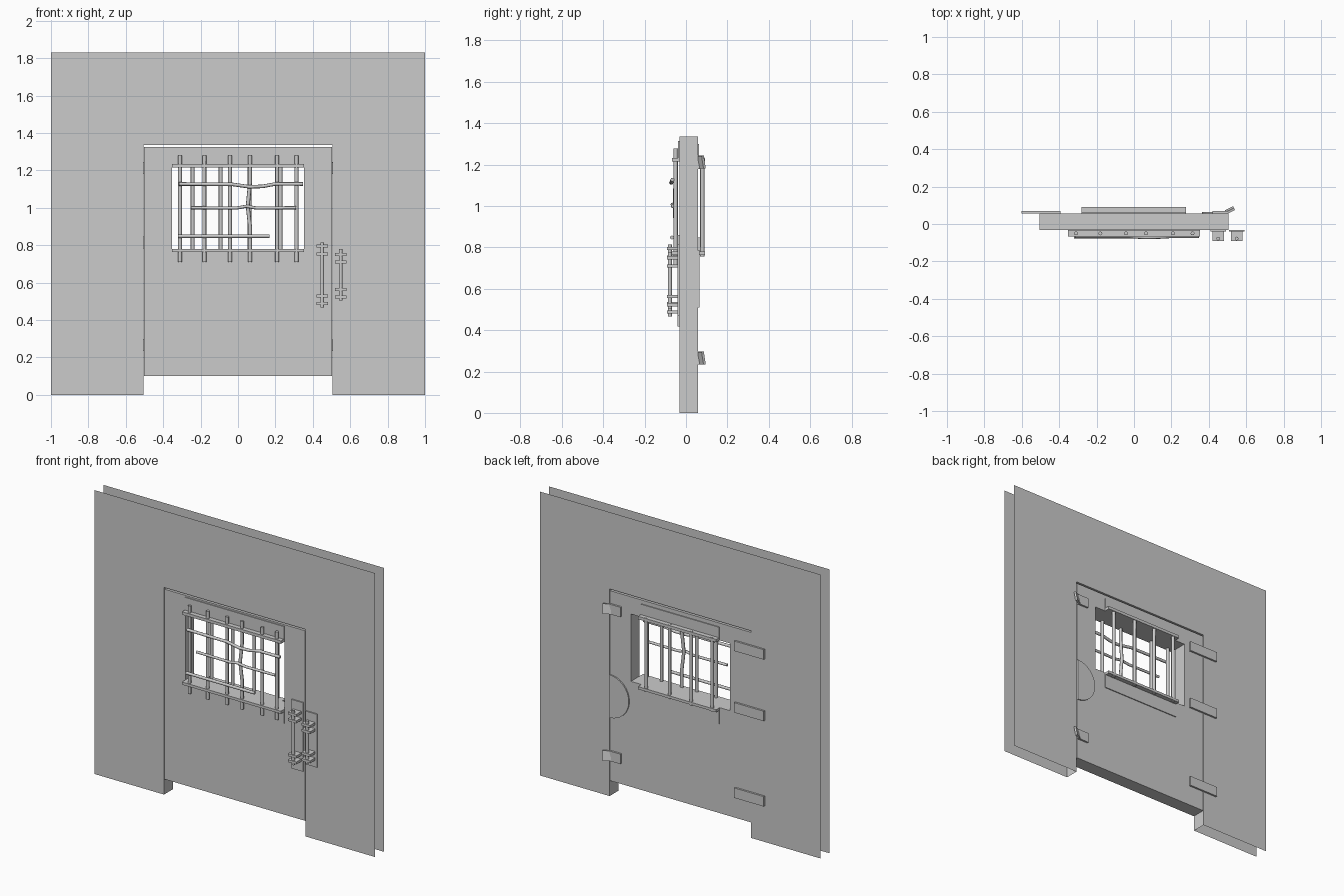
import bpy, bmesh, math
from mathutils import Matrix, Vector

if "Cube" in bpy.data.objects:
    bpy.data.objects.remove(bpy.data.objects["Cube"])

Y0, Y1 = -0.032, 0.057      # front and back planes of wall and door


def mesh_object(name, bm):
    me = bpy.data.meshes.new(name)
    bm.to_mesh(me)
    bm.free()
    ob = bpy.data.objects.new(name, me)
    bpy.context.collection.objects.link(ob)
    return ob


def box(name, x, y, z, rot=None):
    bm = bmesh.new()
    bmesh.ops.create_cube(bm, size=1)
    bmesh.ops.scale(bm, verts=bm.verts, vec=(x[1] - x[0], y[1] - y[0], z[1] - z[0]))
    if rot:
        bmesh.ops.transform(bm, verts=bm.verts, matrix=rot)
    bmesh.ops.translate(bm, verts=bm.verts,
                        vec=((x[0] + x[1]) / 2, (y[0] + y[1]) / 2, (z[0] + z[1]) / 2))
    return mesh_object(name, bm)


def prism(name, outline, y0, y1):
    """Extrude an x-z outline along y."""
    bm = bmesh.new()
    face = bm.faces.new([bm.verts.new((x, y0, z)) for x, z in outline])
    new = bmesh.ops.extrude_face_region(bm, geom=[face])['geom']
    bmesh.ops.translate(bm, vec=(0, y1 - y0, 0),
                        verts=[v for v in new if isinstance(v, bmesh.types.BMVert)])
    if not any(len(f.verts) > 4 and f.calc_center_median().y < (y0 + y1) / 2 - 1e-4 for f in bm.faces):
        bm.faces.new([v for v in bm.verts if abs(v.co.y - y0) < 1e-6])
    bmesh.ops.recalc_face_normals(bm, faces=bm.faces)
    return mesh_object(name, bm)


def rod(name, points, r=0.0105):
    """Round bar along a path, turned into a mesh."""
    cu = bpy.data.curves.new(name, 'CURVE')
    cu.dimensions = '3D'
    cu.bevel_depth = r
    cu.bevel_resolution = 2
    cu.use_fill_caps = True
    sp = cu.splines.new('POLY')
    sp.points.add(len(points) - 1)
    for p, co in zip(sp.points, points):
        p.co = (*co, 1)
    ob = bpy.data.objects.new(name, cu)
    bpy.context.collection.objects.link(ob)
    bpy.ops.object.select_all(action='DESELECT')
    ob.select_set(True)
    bpy.context.view_layer.objects.active = ob
    bpy.ops.object.convert(target='MESH')
    return ob


# Wall: two sheets joined only by the doorway reveal, outer rim open
bm = bmesh.new()
J, L, T = 0.505, 1.335, 1.83
outline = [(-1, 0), (-J, 0), (-J, L), (J, L), (J, 0), (1, 0), (1, T), (-1, T)]
front = [bm.verts.new((x, Y0, z)) for x, z in outline]
back = [bm.verts.new((x, Y1, z)) for x, z in outline]
bm.faces.new(front)
bm.faces.new(back[::-1])
for i in (1, 2, 3):
    bm.faces.new((front[i + 1], front[i], back[i], back[i + 1]))
mesh_object("wall", bm)

# Door slab with a window hole
bm = bmesh.new()
rings = []
for y in (Y0, Y1):
    for x, z0, z1 in ((0.502, 0.1, 1.325), (0.353, 0.78, 1.214)):
        rings.append([bm.verts.new(c) for c in ((-x, y, z0), (x, y, z0), (x, y, z1), (-x, y, z1))])
for a, b in ((0, 1), (1, 3), (3, 2), (2, 0)):
    for i in range(4):
        j = (i + 1) % 4
        bm.faces.new((rings[a][i], rings[a][j], rings[b][j], rings[b][i]))
bmesh.ops.recalc_face_normals(bm, faces=bm.faces)
mesh_object("door", bm)

# Window plates and shelf rails, front then back
for side, xs, plate_y, rail_y, top, bottom in (
        ("front", (-0.353, 0.353), (Y0 - 0.006, Y0), (-0.067, Y0), (1.214, 1.315), (0.688, 0.78)),
        ("back", (-0.28, 0.278), (Y1, Y1 + 0.006), (Y1, 0.092), (1.214, 1.30), (0.675, 0.78))):
    box(side + "_upper_plate", xs, plate_y, top)
    box(side + "_lower_plate", xs, plate_y, bottom)
    box(side + "_upper_rail", xs, rail_y, (1.214, 1.233))
    box(side + "_lower_rail", xs, rail_y, (0.763, 0.78))

# Upright window bars; one front bar is bent
for x in (-0.31, -0.18, -0.043, 0.064, 0.209, 0.313):
    pts = [(x, -0.05, 0.711), (x, -0.05, 1.278)]
    if x == 0.064:
        pts[1:1] = [(x, -0.05, 0.9), (x - 0.012, -0.053, 1.01), (x, -0.05, 1.13)]
    rod("front_bar", pts)
for x in (-0.243, -0.093, 0.062, 0.227):
    rod("back_bar", [(x, 0.079, 0.757), (x, 0.079, 1.235)])

# Bent cross rods in front of the uprights
rod("cross_rod_upper", [(-0.315, -0.066, 1.127), (-0.03, -0.066, 1.125), (0.06, -0.072, 1.112),
                        (0.13, -0.07, 1.114), (0.2, -0.066, 1.127), (0.348, -0.066, 1.127)], 0.0095)
rod("cross_rod_middle", [(-0.25, -0.064, 1.0), (-0.01, -0.064, 0.998), (0.045, -0.066, 1.008),
                         (0.1, -0.064, 0.998), (0.31, -0.064, 1.0)], 0.0085)
rod("cross_rod_lower", [(-0.32, -0.068, 0.848), (0.168, -0.068, 0.848)], 0.0095)

# Pull handles: backplate, rod and four brackets each
for name, x, z0, z1, r0, r1, brackets in (
        ("door_handle", 0.45, 0.417, 0.861, 0.466, 0.815, (0.795, 0.753, 0.527, 0.488)),
        ("wall_handle", 0.549, 0.47, 0.813, 0.503, 0.778, (0.75, 0.71, 0.563, 0.522))):
    box(name + "_plate", (x - 0.041, x + 0.041), (Y0 - 0.008, Y0), (z0, z1))
    rod(name + "_rod", [(x, -0.078, r0), (x, -0.078, r1)], 0.01)
    for z in brackets:
        box(name + "_bracket", (x - 0.03, x + 0.03), (-0.092, Y0), (z - 0.008, z + 0.008))

# Hinges on the back: whole on one side, broken and bent out on the other
for z in (1.212, 0.815, 0.265):
    box("hinge", (-0.602, -0.392), (Y1, Y1 + 0.012), (z - 0.032, z + 0.032))
for z in (1.212, 0.265):
    box("broken_hinge_leaf", (0.42, 0.5), (Y1, Y1 + 0.012), (z - 0.032, z + 0.032))
    tilt = Matrix.Rotation(math.radians(27), 4, 'Z') @ Matrix.Rotation(math.radians(10), 4, 'X')
    box("bent_hinge_leaf", (0.488, 0.538), (0.068, 0.08), (z - 0.031, z + 0.031), tilt)

# Half-round plate beside the back edge of the door
arc = [(0.5 - 0.137 * math.sin(math.pi * i / 16), 0.648 - 0.138 * math.cos(math.pi * i / 16))
       for i in range(17)]
prism("half_round_plate", arc, Y1, Y1 + 0.008)
